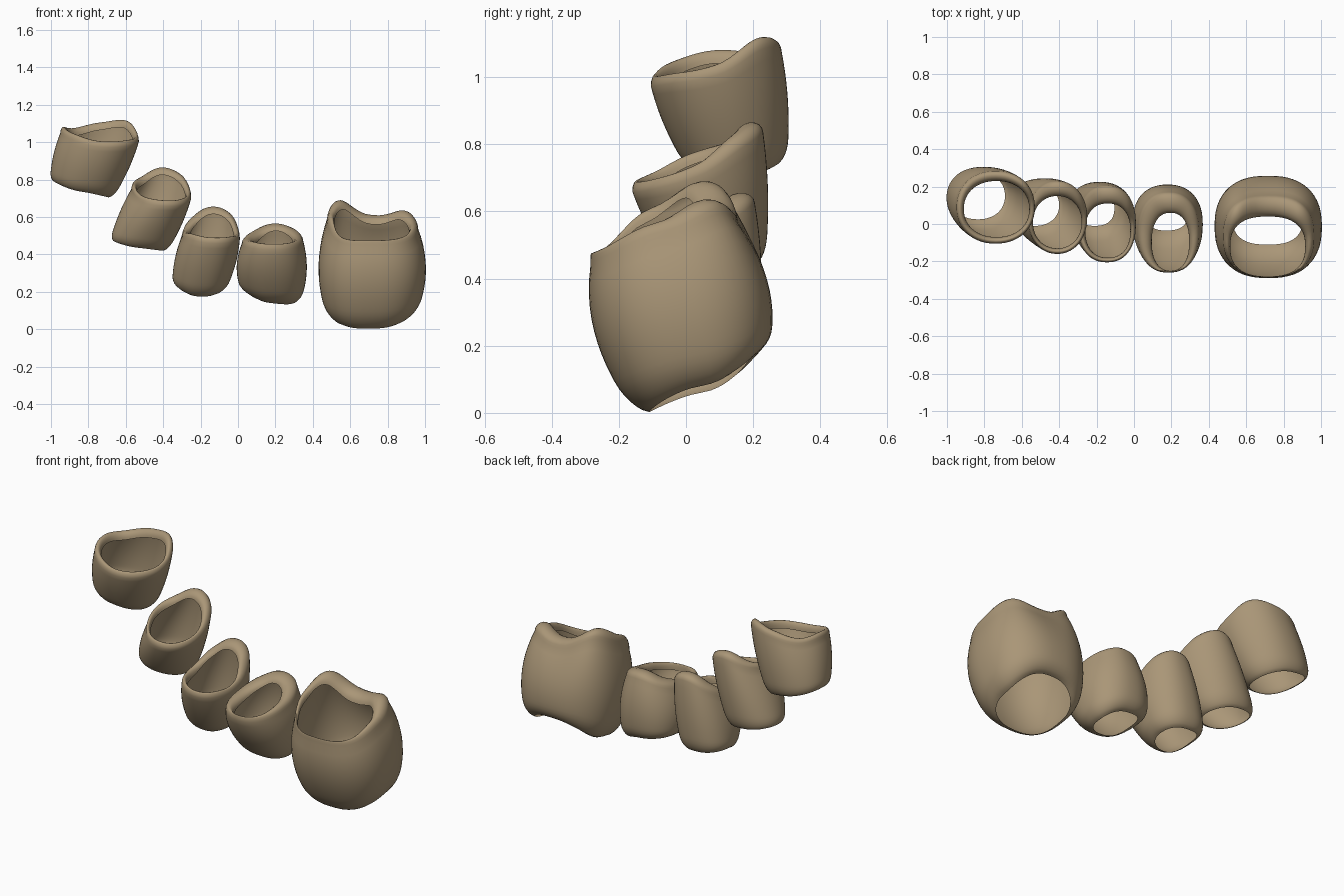
import bpy, bmesh, math
from mathutils import Vector

if "Cube" in bpy.data.objects:
    bpy.data.objects.remove(bpy.data.objects["Cube"])

mat = bpy.data.materials.new("tan_leather")
mat.diffuse_color = (0.40, 0.305, 0.185, 1)
mat.use_nodes = True
mat.node_tree.nodes["Principled BSDF"].inputs["Base Color"].default_value = mat.diffuse_color
N, WALL, LIP = 56, 16, 8


def cyc(vals, a):
    """Smooth periodic interpolation of values spaced evenly from the front, turning to the right."""
    n = len(vals)
    f = (a / (2 * math.pi) * n) % n
    i, t = int(f), f - int(f)
    p0, p1, p2, p3 = (vals[(i + k) % n] for k in (-1, 0, 1, 2))
    return p1 + 0.5 * t * (p2 - p0 + t * (2*p0 - 5*p1 + 4*p2 - p3 + t * (3*(p1 - p2) + p3 - p0)))


def oval(ring, a, z, power):
    """Point on a rounded-square oval; angle 0 is the front."""
    cx, cy, rx, ry = ring
    s, c = math.sin(a), -math.cos(a)
    e = 2 / power
    return Vector((cx + rx * math.copysign(abs(s) ** e, s),
                   cy + ry * math.copysign(abs(c) ** e, c), z))


def sleeve(name, outer, inner, top_z, bottom, bottom_z, bulge, power, roll, h=0.035):
    """Open sleeve: rounded bottom edge, bulging wall, then a rolled lip into the opening."""
    bm = bmesh.new()
    cols = []
    for k in range(N):
        a = 2 * math.pi * k / N
        zt = cyc(top_z, a) - h
        zb = cyc(bottom_z, a)
        b, o = oval(bottom, a, zb, power), oval(outer, a, zt, power)
        i = oval(inner, a, zt - 0.01, power)
        out = Vector((math.sin(a), -math.cos(a), 0))
        pts = []
        for j in range(WALL + 1):
            t = (j / WALL) ** 1.6
            q = max(0, 1 - t / 0.2)
            tuck = roll * (1 - math.sqrt(max(0, 1 - q * q)))
            pts.append(b.lerp(o, t) + out * (bulge * 4 * t * (1 - t) - tuck))
        for j in range(1, LIP + 1):
            s = math.pi * j / LIP
            pts.append(o.lerp(i, (1 - math.cos(s)) / 2) + Vector((0, 0, h * math.sin(s))))
        cols.append([bm.verts.new(p) for p in pts])
    for k in range(N):
        c, d = cols[k], cols[(k + 1) % N]
        for j in range(len(c) - 1):
            bm.faces.new((c[j], d[j], d[j + 1], c[j + 1])).smooth = True
    me = bpy.data.meshes.new(name)
    bm.to_mesh(me)
    bm.free()
    me.materials.append(mat)
    bpy.context.collection.objects.link(bpy.data.objects.new(name, me))


# rings are (centre x, centre y, radius x, radius y)
# top heights: front, front-right, right, back-right, back, back-left, left, front-left
# bottom heights: front, right, back, left
sleeve("little_sleeve", (-.74, .09, .21, .195), (-.735, .08, .175, .15),
       (1.01, 1.015, 1.04, 1.12, 1.11, 1.08, 1.085, 1.05),
       (-.835, .15, .17, .15), (.735, .705, .75, .79), .012, 2.15, .025)
sleeve("ring_sleeve", (-.41, .035, .16, .195), (-.41, .01, .13, .14),
       (.695, .70, .74, .83, .87, .82, .78, .72),
       (-.53, .10, .155, .135), (.435, .42, .45, .47), .012, 2.1, .025)
sleeve("middle_sleeve", (-.145, 0, .155, .205), (-.14, -.035, .12, .145),
       (.495, .50, .52, .62, .66, .60, .53, .515),
       (-.21, .085, .14, .13), (.175, .20, .22, .23), .015, 2.3, .035)
sleeve("index_sleeve", (.185, -.045, .165, .215), (.195, -.095, .10, .155),
       (.46, .47, .50, .545, .57, .53, .49, .47),
       (.175, .06, .155, .135), (.14, .14, .19, .20), .027, 2.3, .04)
sleeve("thumb_sleeve", (.72, -.065, .245, .22), (.715, -.12, .20, .16),
       (.48, .50, .57, .64, .615, .695, .62, .50),
       (.715, .045, .235, .2), (.003, .08, .18, .06), .047, 2.5, .045, .045)
